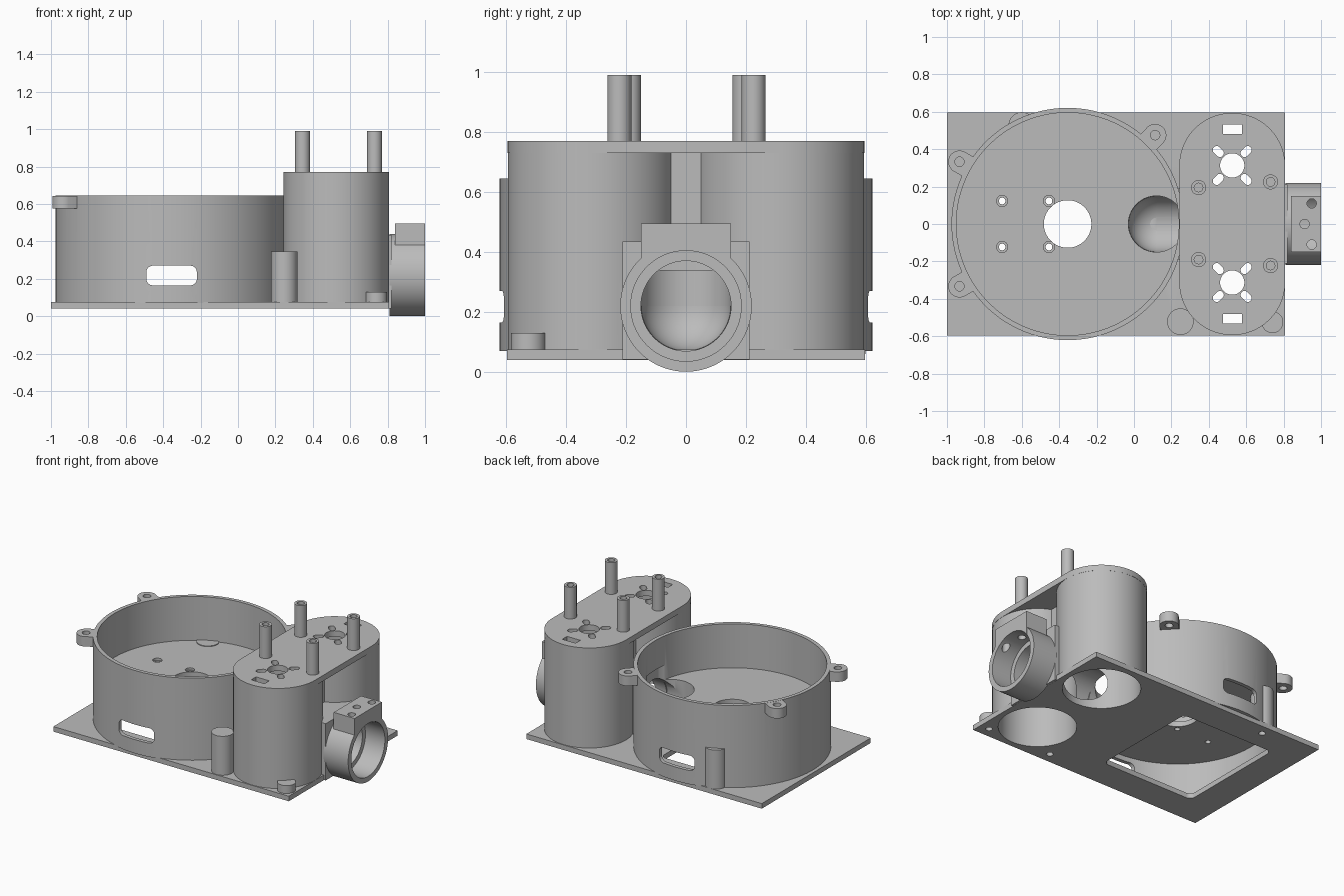
import bpy, bmesh, math
from mathutils import Vector
from mathutils.geometry import convex_hull_2d

if "Cube" in bpy.data.objects:
    bpy.data.objects.remove(bpy.data.objects["Cube"])

grey = bpy.data.materials.new("plain_grey")
grey.diffuse_color = (0.5, 0.5, 0.5, 1)
grey.use_nodes = True
grey.node_tree.nodes["Principled BSDF"].inputs["Base Color"].default_value = grey.diffuse_color
TAU = 2 * math.pi


def make(name, bm):
    me = bpy.data.meshes.new(name)
    bmesh.ops.recalc_face_normals(bm, faces=bm.faces)
    bm.to_mesh(me)
    bm.free()
    me.materials.append(grey)
    ob = bpy.data.objects.new(name, me)
    bpy.context.collection.objects.link(ob)
    return ob


def prism(name, circles, lo, hi, axis="z"):
    """Extrude the hull of circles (u, v, radius) along an axis."""
    pts = []
    for u, v, r in circles:
        n = 1 if r == 0 else (96 if r > 0.1 else 32)
        pts += [Vector((u + r * math.cos(TAU * (i + .5) / n), v + r * math.sin(TAU * (i + .5) / n)))
                for i in range(n)]
    outline = [pts[i] for i in convex_hull_2d(pts)]
    place = {"z": lambda p, w: (p.x, p.y, w), "x": lambda p, w: (w, p.x, p.y),
             "y": lambda p, w: (p.x, w, p.y)}[axis]
    bm = bmesh.new()
    a = [bm.verts.new(place(p, lo)) for p in outline]
    b = [bm.verts.new(place(p, hi)) for p in outline]
    bm.faces.new(a)
    bm.faces.new(b)
    for i in range(len(a)):
        j = (i + 1) % len(a)
        bm.faces.new((a[i], a[j], b[j], b[i]))
    return make(name, bm)


def cyl(name, u, v, r, lo, hi, axis="z"):
    return prism(name, [(u, v, r)], lo, hi, axis)


def box(name, x0, x1, y0, y1, z0, z1, r=0):
    return prism(name, [(x, y, r) for x in (x0 + r, x1 - r) for y in (y0 + r, y1 - r)], z0, z1)


def combine(ob, tools, operation):
    """Apply booleans with each tool, then discard the tools."""
    for t in tools:
        m = ob.modifiers.new("b", "BOOLEAN")
        m.operation, m.solver, m.object = operation, "EXACT", t
        dg = bpy.context.evaluated_depsgraph_get()
        me = bpy.data.meshes.new_from_object(ob.evaluated_get(dg))
        ob.modifiers.clear()
        ob.data = me
        bpy.data.objects.remove(t)


def cut(ob, tools):
    combine(ob, tools, "DIFFERENCE")


def add(ob, tools):
    combine(ob, tools, "UNION")


# Ball path: drop hole, rounded elbow and straight bore
def ball_path():
    bm = bmesh.new()
    bmesh.ops.create_uvsphere(bm, u_segments=64, v_segments=32, radius=0.149)
    bmesh.ops.translate(bm, verts=bm.verts, vec=(0.12, 0, 0.22))
    return [make("elbow_cut", bm), cyl("drop_cut", 0.12, 0, 0.15, 0.22, 0.44), bore()]


def bore():
    return cyl("bore_cut", 0, 0.22, 0.15, 0.12, 1.1, "x")


CX, WX, WY = -0.355, 0.525, 0.311


def wheel_wells():
    return [cyl("well_cut", WX, s * WY, 0.245, -0.1, 0.73) for s in (1, -1)]


# Base plate with service opening and wheel wells
plate = box("base_plate", -1, 0.808, -0.597, 0.597, 0.04, 0.075)
cut(plate, [box("opening_cut", -0.79, -0.08, -0.39, 0.39, 0, 0.2, 0.04)]
    + wheel_wells() + [bore()])

# Hopper drum with ears, floor, elbow housing and side slots
drum = cyl("hopper_drum", CX, 0, 0.621, 0.07, 0.645)
ears = [(-0.933, 0.333), (-0.933, -0.333), (0.113, 0.475)]
for x, y in ears:
    add(drum, [prism("ear", [(x, y, 0.06), (CX + (x - CX) * .88, y * .88, 0.06)], 0.575, 0.644)])
cut(drum, [cyl("upper_cut", CX, 0, 0.595, 0.34, 0.8),
           cyl("lower_cut", CX, 0, 0.595, 0.0, 0.305)])
add(drum, [box("housing", -0.06, 0.25, -0.19, 0.19, 0.07, 0.32)])
cut(drum, ball_path())
cut(drum, [prism("slot_cut", [(x, z, 0.035) for x in (-0.455, -0.255) for z in (0.2, 0.235)],
                 -0.8, 0.8, "y"),
           cyl("centre_cut", CX, 0, 0.127, 0.2, 0.5)])
for x in (-0.705, -0.455):
    for y in (-0.123, 0.123):
        cut(drum, [cyl("screw_cut", x, y, 0.018, 0.2, 0.5),
                   cyl("sink_cut", x, y, 0.03, 0.325, 0.5)])
cut(drum, [cyl("ear_cut", x, y, 0.025, 0.5, 0.8) for x, y in ears])

# Twin wheel tower with bridging top, web and bore housing
tower = prism("wheel_tower_top", [(WX, WY, 0.283), (WX, -WY, 0.283)], 0.73, 0.77)
tower.name = "wheel_tower"
add(tower, [cyl("wheel_case", WX, s * WY, 0.282, 0.06, 0.75) for s in (1, -1)])
add(tower, [box("web", 0.42, 0.63, -0.06, 0.06, 0.2, 0.745),
            box("bore_housing", 0.255, 0.822, -0.212, 0.212, 0.041, 0.435)])
cut(tower, wheel_wells() + [bore()])
for s in (1, -1):
    cy = s * 0.313
    cut(tower, [cyl("shaft_cut", WX, cy, 0.065, 0.6, 0.9),
                box("wire_cut", 0.475, 0.577, s * 0.507 - 0.026, s * 0.507 + 0.026, 0.6, 0.9)])
    for dx in (1, -1):
        for dy in (1, -1):
            cut(tower, [prism("motor_slot_cut", [(WX + dx * d, cy + dy * d, 0.021)
                                                 for d in (0.066, 0.083)], 0.6, 0.9)])

# Barrel ring with mounting block
barrel = cyl("barrel_ring", 0, 0.22, 0.219, 0.81, 0.999, "x")
add(barrel, [box("mount_block", 0.84, 1.0, -0.15, 0.15, 0.3, 0.495)])
cut(barrel, [cyl("socket_cut", 0, 0.22, 0.184, 0.85, 1.2, "x"),
             cyl("muzzle_cut", 0, 0.22, 0.15, 0.7, 1.2, "x")])
cut(barrel, [cyl("screw_cut", x, y, 0.025, 0.3, 0.6)
             for x, y in ((0.95, 0.11), (0.912, 0), (0.95, -0.11))])

# Hollow standoffs on the tower top
for i, (x, y) in enumerate([(0.345, 0.195), (0.345, -0.19), (0.73, 0.225), (0.73, -0.222)]):
    post = cyl("standoff_%d" % (i + 1), x, y, 0.04, 0.765, 0.99)
    cut(post, [cyl("post_cut", x, y, 0.023, 0.78, 1.1)])

# Screw bosses on the plate, drilled from below
for name, x, y, r, top in (("front_boss", 0.248, -0.522, 0.071, 0.345),
                           ("rear_boss", -0.6, 0.527, 0.071, 0.345),
                           ("corner_boss", 0.74, -0.525, 0.058, 0.13)):
    boss = cyl(name, x, y, r, 0.06, top)
    wells = [cyl("clear_cut", WX, -WY, 0.25, 0, 0.8)] if y < 0 else []
    cut(boss, wells + [cyl("hole_cut", x, y, 0.022, 0, top - 0.04)])
    cut(plate, [cyl("hole_cut", x, y, 0.022, 0, 0.2)])

# Smooth round walls, keep edges crisp
for ob in bpy.context.collection.objects:
    ob.select_set(True)
    bpy.context.view_layer.objects.active = ob
bpy.ops.object.shade_smooth_by_angle(angle=math.radians(30))
